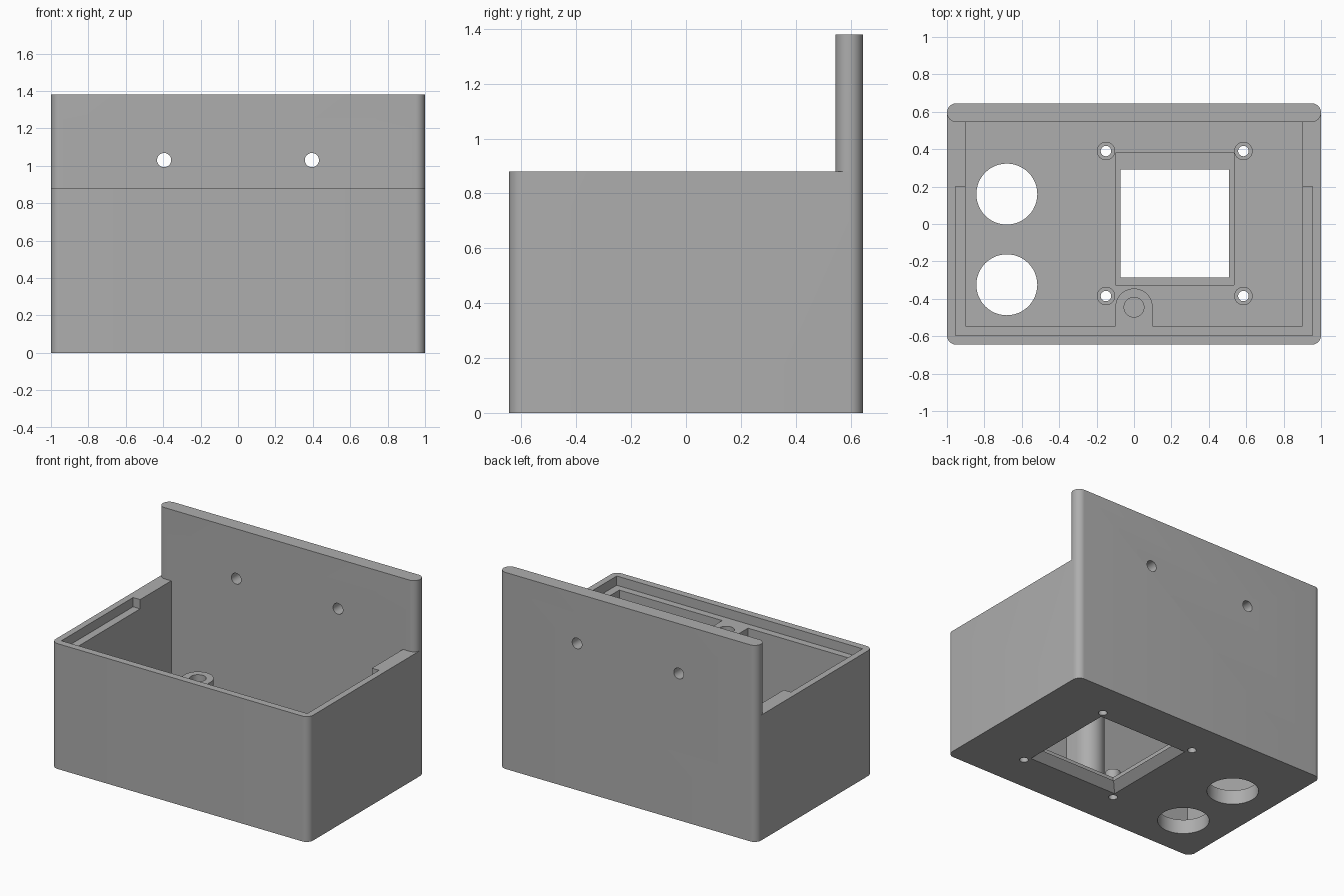
import bpy
import bmesh
from math import cos, sin, pi, radians

if "Cube" in bpy.data.objects:
    bpy.data.objects.remove(bpy.data.objects["Cube"], do_unlink=True)

grey = bpy.data.materials.new("plain_grey")
grey.use_nodes = True
colour = (0.42, 0.42, 0.42, 1)
grey.diffuse_color = colour
grey.node_tree.nodes["Principled BSDF"].inputs["Base Color"].default_value = colour


def arc(cx, cy, r, start, end, steps=10):
    """Points along an arc, angles in degrees."""
    angles = [radians(start + (end - start) * i / steps) for i in range(steps + 1)]
    return [(cx + r * cos(a), cy + r * sin(a)) for a in angles]


def circle(cx, cy, r):
    return arc(cx, cy, r, 0, 360, 48)[:-1]


def rect(x0, x1, y0, y1):
    return [(x0, y0), (x1, y0), (x1, y1), (x0, y1)]


def rounded_rect(x, y, r):
    return (arc(x - r, y - r, r, 0, 90) + arc(r - x, y - r, r, 90, 180)
            + arc(r - x, r - y, r, 180, 270) + arc(x - r, r - y, r, 270, 360))


def prism(name, outline, z0, z1, top=None):
    """Solid between an outline at z0 and the same (or another) outline at z1."""
    bm = bmesh.new()
    low = [bm.verts.new((x, y, z0)) for x, y in outline]
    high = [bm.verts.new((x, y, z1)) for x, y in (top or outline)]
    bm.faces.new(low)
    bm.faces.new(high)
    for i in range(len(low)):
        j = (i + 1) % len(low)
        bm.faces.new((low[i], low[j], high[j], high[i]))
    bmesh.ops.recalc_face_normals(bm, faces=bm.faces)
    mesh = bpy.data.meshes.new(name)
    bm.to_mesh(mesh)
    bm.free()
    mesh.materials.append(grey)
    obj = bpy.data.objects.new(name, mesh)
    bpy.context.collection.objects.link(obj)
    return obj


def combine(target, tool, operation="DIFFERENCE"):
    """Apply a boolean and discard the tool."""
    mod = target.modifiers.new("combine", "BOOLEAN")
    mod.operation = operation
    mod.solver = "EXACT"
    mod.object = tool
    bpy.context.view_layer.objects.active = target
    bpy.ops.object.modifier_apply(modifier=mod.name)
    bpy.data.objects.remove(tool, do_unlink=True)


W, D, R = 1.0, 0.645, 0.05
WALL, PLATE, FLOOR, LEDGE = 0.88, 1.38, 0.1, 0.815
BACK = D - 0.1

# Full-height block with rounded upright corners
case = prism("enclosure", rounded_rect(W, D, R), 0, PLATE)

# Clear the space above the walls, leaving the round-ended back plate
above = ([(-1.2, -1), (1.2, -1), (1.2, BACK + R)]
         + arc(W - R, BACK + R, R, 0, -90)
         + arc(R - W, BACK + R, R, -90, -180) + [(-1.2, BACK + R)])
combine(case, prism("space_above", above, WALL, 1.5))

# Cavity, notched around the lid screw boss
cavity = ([(0.9, -0.545), (0.9, BACK), (-0.9, BACK), (-0.9, -0.545), (-0.1, -0.545)]
          + arc(0, -0.445, 0.1, 180, 0, 24) + [(0.1, -0.545)])
combine(case, prism("cavity", cavity, FLOOR, WALL + 0.05))

# Lid ledge around the front of the rim, and the boss screw hole
combine(case, prism("lid_ledge", rect(-0.955, 0.955, -0.595, 0.2), LEDGE, WALL + 0.1))
combine(case, prism("boss_hole", circle(0, -0.445, 0.053), 0.4, WALL))

# Display window: pocket inside, sloped opening outside
combine(case, prism("display_pocket", rect(-0.1, 0.535, -0.325, 0.38), 0.05, 0.2))
combine(case, prism("window", rect(-0.13, 0.565, -0.345, 0.35), -0.002, 0.052,
                    rect(-0.07, 0.505, -0.285, 0.29)))

# Display standoffs with through holes
for x in (-0.15, 0.585):
    for y in (-0.385, 0.39):
        combine(case, prism("standoff", circle(x, y, 0.049), 0.06, 0.18), "UNION")
        combine(case, prism("standoff_hole", circle(x, y, 0.028), -0.1, 0.3))

# Two button holes in the floor
for y in (-0.325, 0.16):
    combine(case, prism("button_hole", circle(-0.68, y, 0.163), -0.1, 0.3))

# Two mounting holes through the back plate
for x in (-0.395, 0.395):
    hole = prism("mounting_hole", circle(0, 0, 0.038), -0.2, 0.2)
    hole.rotation_euler.x = pi / 2
    hole.location = (x, 0.6, 1.03)
    combine(case, hole)

bpy.ops.object.select_all(action="DESELECT")
case.select_set(True)
bpy.context.view_layer.objects.active = case
bpy.ops.object.shade_smooth_by_angle(angle=radians(30))
